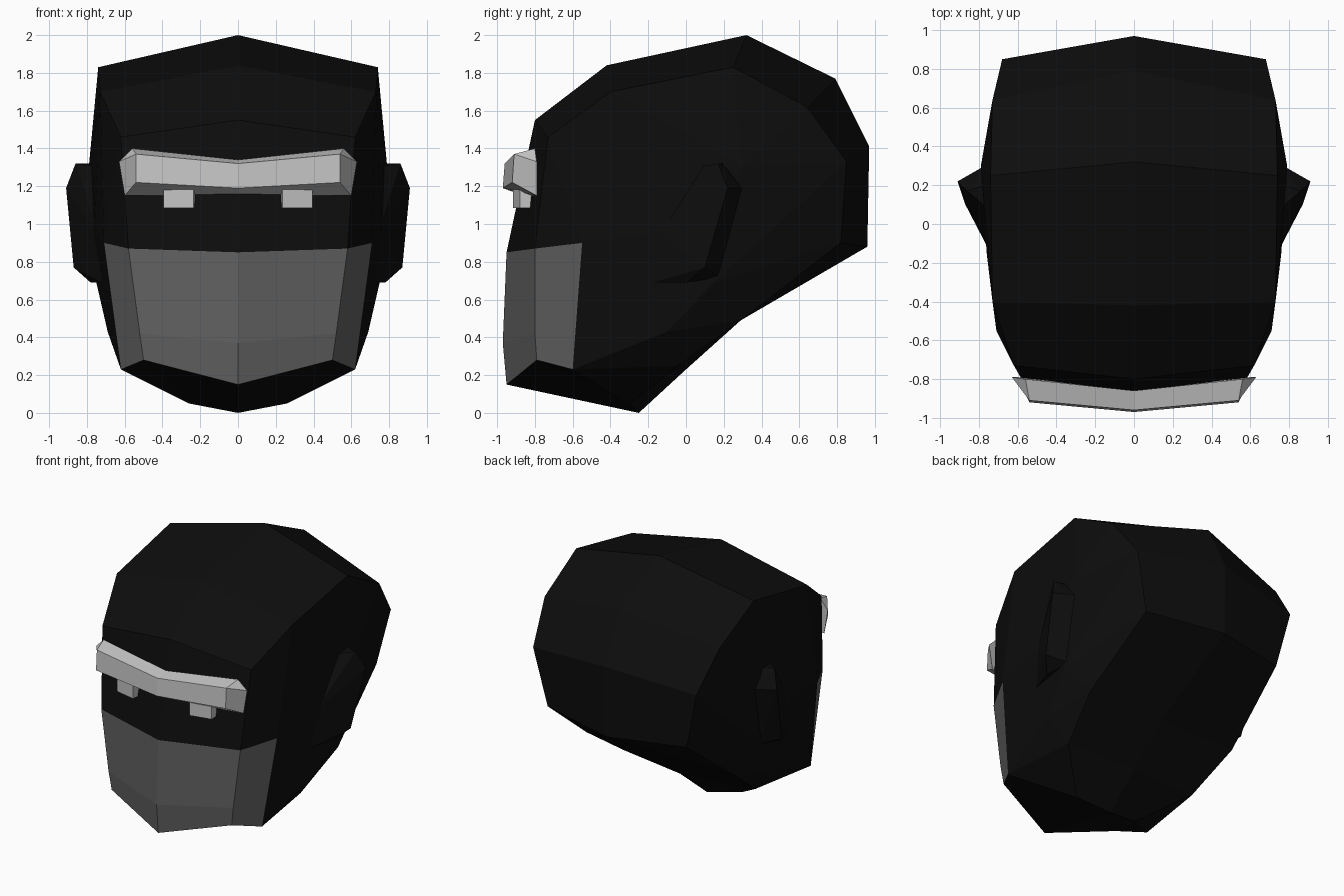
import bpy
import bmesh
from mathutils import Vector

cube = bpy.data.objects.get("Cube")
if cube:
    bpy.data.objects.remove(cube, do_unlink=True)


def material(name, value):
    m = bpy.data.materials.new(name)
    m.use_nodes = True
    color = (value, value, value, 1)
    m.diffuse_color = color
    m.node_tree.nodes["Principled BSDF"].inputs["Base Color"].default_value = color
    return m


black = material("black", 0.004)
grey = material("dark grey", 0.12)
silver = material("light grey", 0.55)


def finish(name, bm, mats):
    bmesh.ops.remove_doubles(bm, verts=bm.verts, dist=0.0005)
    bmesh.ops.recalc_face_normals(bm, faces=bm.faces)
    mesh = bpy.data.meshes.new(name)
    bm.to_mesh(mesh)
    bm.free()
    for m in mats:
        mesh.materials.append(m)
    obj = bpy.data.objects.new(name, mesh)
    bpy.context.collection.objects.link(obj)


def hull(name, points, mat, sides=(1,)):
    bm = bmesh.new()
    for s in sides:
        for x, y, z in points:
            bm.verts.new((s * x, y, z))
    bmesh.ops.convex_hull(bm, input=bm.verts)
    finish(name, bm, [mat])


# Head: centre-line profile (y, z) paired with the side edge (x, y, z)
rings = [
    ((-.95, .15), (.50, -.79, .28)),
    ((-.97, .37), (.52, -.80, .42)),
    ((-.95, .85), (.58, -.80, .87)),
    ((-.80, 1.55), (.62, -.73, 1.46)),
    ((-.42, 1.84), (.73, -.40, 1.70)),
    ((.32, 2.0), (.74, .25, 1.83)),
    ((.79, 1.77), (.73, .64, 1.62)),
    ((.97, 1.41), (.68, .85, 1.33)),
    ((.96, .88), (.58, .82, .90)),
    ((.29, .49), (.63, .29, .49)),
    ((0, .23), (.55, -.04, .25)),
    ((-.25, 0), (.26, -.30, .05)),
]
pts = {}
for i, (mid, side) in enumerate(rings):
    pts[f"m{i}"] = (0, *mid)
    pts[f"s{i}"] = side
# Cheek points: plate rear corners, temple, front cheek, jaw hinge, jaw
pts.update(p0=(.62, -.60, .23), p2=(.71, -.55, .90), temple=(.79, .30, 1.30),
           cheek=(.76, -.15, .95), hinge=(.75, .15, .69), jaw=(.69, -.10, .43))

n = len(rings)
faces = []
for i in range(n):
    j = (i + 1) % n
    faces.append((f"m{i} m{j} s{j} s{i}", i < 2))
faces.append(("s0 s1 s2 p2 p0", True))
for tri in ("s11 s0 p0", "p2 s2 s3", "p2 s3 s4", "p2 s4 cheek", "cheek s4 temple",
            "temple s4 s5", "temple s5 s6", "temple s6 s7", "temple s7 hinge",
            "cheek temple hinge", "s7 s8 hinge", "s8 s9 hinge", "hinge s9 jaw",
            "jaw s9 s10", "jaw s10 p0", "s10 s11 p0", "cheek hinge jaw",
            "p2 cheek jaw", "p2 jaw p0"):
    faces.append((tri, False))

bm = bmesh.new()
for s in (1, -1):
    verts = {k: bm.verts.new((s * p[0], p[1], p[2])) for k, p in pts.items()}
    for keys, is_plate in faces:
        f = bm.faces.new([verts[k] for k in keys.split()])
        f.material_index = int(is_plate)
finish("head_with_mouth_plate", bm, [black, grey])

# Ears: wedges rising towards the back
ear = [(.86, .17, 1.32), (.91, .22, 1.19), (.87, .10, .77), (.78, .0, .69),
       (.77, .20, 1.32), (.77, .30, 1.19), (.73, .18, .72),
       (.72, .05, 1.30), (.74, -.15, .95), (.72, -.18, .69)]
for label, s in (("left", 1), ("right", -1)):
    hull(f"{label}_ear", ear, black, (s,))

# Brow: two bars meeting at the centre in a shallow V
inner = [(0, -.96, 1.32), (0, -.97, 1.19), (0, -.86, 1.15), (0, -.86, 1.34)]
outer = [(.54, -.91, 1.37), (.54, -.92, 1.22), (.60, -.79, 1.15),
         (.63, -.79, 1.33), (.56, -.80, 1.40)]
bm = bmesh.new()
for s in (1, -1):
    a = [bm.verts.new((s * x, y, z)) for x, y, z in inner]
    b = [bm.verts.new((s * x, y, z)) for x, y, z in outer]
    for f in ([a[0], a[1], b[1], b[0]], [a[1], a[2], b[2], b[1]],
              [a[2], a[3], b[4], b[2]], [a[3], a[0], b[0], b[4]],
              [b[0], b[1], b[2], b[3]], [b[0], b[3], b[4]], [b[2], b[3], b[4]]):
        bm.faces.new(f)
finish("brow", bm, [silver])

# Eyes: small blocks angled to follow the brow
for label, s in (("left", 1), ("right", -1)):
    eye = [Vector((x, y, z)) for z in (1.085, 1.20)
           for x, y in ((.235, -.915), (.395, -.88), (.395, -.79), (.225, -.825))]
    hull(f"{label}_eye", eye, silver, (s,))
